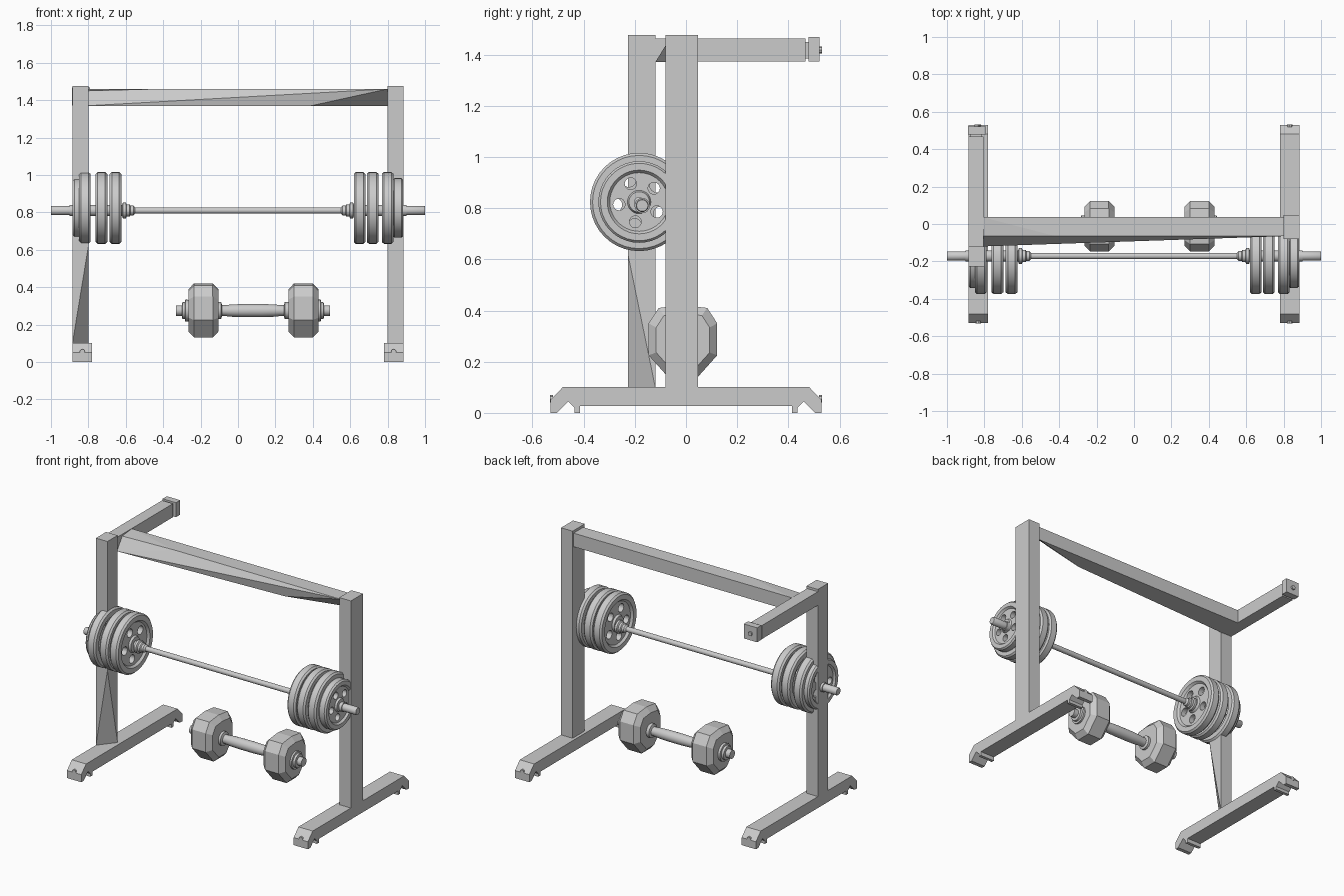
import bpy, bmesh
from math import cos, sin, pi, radians

if "Cube" in bpy.data.objects:
    bpy.data.objects.remove(bpy.data.objects["Cube"])


def finish(name, bm, smooth=False):
    bmesh.ops.recalc_face_normals(bm, faces=bm.faces[:])
    me = bpy.data.meshes.new(name)
    bm.to_mesh(me)
    bm.free()
    if smooth:
        me.shade_smooth()
        me.set_sharp_from_angle(angle=radians(35))
    ob = bpy.data.objects.new(name, me)
    bpy.context.collection.objects.link(ob)
    return ob


def hull(name, points):
    bm = bmesh.new()
    for p in points:
        bm.verts.new(p)
    bmesh.ops.convex_hull(bm, input=bm.verts[:])
    bmesh.ops.dissolve_limit(bm, angle_limit=0.01, verts=bm.verts[:], edges=bm.edges[:])
    return finish(name, bm)


def box(name, x, y, z):
    return hull(name, [(a, b, c) for a in x for b in y for c in z])


def lathe(name, profile, y=0, z=0, segs=32, closed=False):
    """Spin an (x, radius) profile round the x direction."""
    bm = bmesh.new()
    rings = [[bm.verts.new((px, y + r * cos(2 * pi * i / segs), z + r * sin(2 * pi * i / segs)))
              for i in range(segs)] for px, r in profile]
    pairs = list(zip(rings, rings[1:]))
    if closed:
        pairs.append((rings[-1], rings[0]))
    else:
        bm.faces.new(rings[0])
        bm.faces.new(rings[-1])
    for a, b in pairs:
        for i in range(segs):
            j = (i + 1) % segs
            bm.faces.new((a[i], a[j], b[j], b[i]))
    return finish(name, bm, True)


def bolt(name, x, y, z):
    bm = bmesh.new()
    bmesh.ops.create_cone(bm, cap_ends=True, segments=8, radius1=0.014, radius2=0.014, depth=0.012)
    for v in bm.verts:
        v.co = (v.co.x + x, v.co.z + y, v.co.y + z)
    finish(name, bm)


# Feet: side profile with an angled end and notched pad, extruded in x
half = [(0.48, 0.102), (0.53, 0.05), (0.53, 0), (0.505, 0), (0.46, 0.045),
        (0.435, 0.02), (0.435, 0), (0.415, 0), (0.415, 0.026)]
profile = half + [(-y, z) for y, z in reversed(half)]
for side, x0, x1 in (("left", -0.885, -0.78), ("right", 0.78, 0.885)):
    bm = bmesh.new()
    face = bm.faces.new([bm.verts.new((x0, y, z)) for y, z in profile])
    ext = bmesh.ops.extrude_face_region(bm, geom=[face])
    for v in ext["geom"]:
        if isinstance(v, bmesh.types.BMVert):
            v.co.x = x1
    if face.is_valid is False or len(bm.faces) == len(profile) + 1:
        bm.faces.new([v for v in bm.verts if v.co.x == x0][:len(profile)])
    finish(side + "_foot", bm)
    for end in (-1, 1):
        bolt(side + "_foot_bolt", (x0 + x1) / 2, end * 0.525, 0.055)

# Uprights; the left one has its lower front corner cut away
box("right_post", (0.80, 0.885), (-0.08, 0.047), (0.10, 1.477))
hull("left_post", [(x, y, 1.477) for x in (-0.885, -0.80) for y in (-0.227, -0.12)] +
     [(-0.885, -0.227, 0.10), (-0.885, -0.12, 0.10), (-0.80, -0.12, 0.10), (-0.80, -0.227, 0.62)])

# Top beam with folded ends
hull("top_beam", [(-0.81, 0.037, 1.46), (-0.81, 0.037, 1.37), (-0.81, -0.12, 1.37),
                  (-0.81, -0.065, 1.45), (-0.42, -0.065, 1.46), (0.39, -0.065, 1.37),
                  (0.80, -0.065, 1.46), (0.80, 0.037, 1.46), (0.80, 0.037, 1.37)])

# Rear arm with end cap
box("rear_arm", (-0.885, -0.805), (-0.12, 0.467), (1.372, 1.462))
box("arm_neck", (-0.875, -0.815), (0.46, 0.49), (1.385, 1.45))
box("arm_end_cap", (-0.888, -0.79), (0.478, 0.522), (1.372, 1.468))
bolt("arm_bolt", -0.84, 0.526, 1.418)

# Barbell: stepped bar with collars and sleeves
BY, BZ = -0.171, 0.81
half = [(0.55, 0.017), (0.56, 0.026), (0.575, 0.026), (0.58, 0.033), (0.595, 0.033),
        (0.60, 0.042), (0.615, 0.042), (0.62, 0.03), (0.90, 0.03), (0.90, 0.025),
        (0.995, 0.025), (1.0, 0.022)]
lathe("barbell_bar", [(-x, r) for x, r in reversed(half)] + half, BY, BZ, 24)

# Weight plate: recessed disc with five round holes, reused for every plate
side = [(0.020, 0.192), (0.031, 0.182), (0.031, 0.150), (0.017, 0.138),
        (0.017, 0.055), (0.030, 0.048), (0.030, 0.022)]
plate = lathe("barbell_plate", side + [(-x, r) for x, r in reversed(side)], segs=40, closed=True)
for i in range(5):
    a = radians(115 + 72 * i)
    cutter = lathe("hole_cutter", [(-0.1, 0.028), (0.1, 0.028)], 0.095 * cos(a), 0.095 * sin(a), 16)
    cutter.hide_render = True
    mod = plate.modifiers.new("hole", 'BOOLEAN')
    mod.object, mod.operation, mod.solver = cutter, 'DIFFERENCE', 'EXACT'
    bpy.context.view_layer.objects.active = plate
    bpy.ops.object.modifier_apply(modifier=mod.name)
    bpy.data.objects.remove(cutter)
plate.data.shade_smooth()
plate.data.set_sharp_from_angle(angle=radians(35))
placing = [(-0.82, 1), (-0.73, 1), (-0.655, 1), (0.65, 1), (0.72, 1), (0.80, 1),
           (-0.857, 0.83), (0.855, 0.83)]
for i, (x, s) in enumerate(placing):
    ob = plate
    if i:
        ob = plate.copy()
        bpy.context.collection.objects.link(ob)
    ob.location = (x, -0.183, 0.824)
    ob.scale = (0.9 if s < 1 else 1, s, s)

# Dumbbell: bulged handle with end washers
CX, DY, DZ = 0.08, -0.012, 0.275
half = [(0.05, 0.035), (0.11, 0.033), (0.15, 0.029), (0.165, 0.029), (0.17, 0.045),
        (0.19, 0.045), (0.35, 0.058), (0.362, 0.058), (0.364, 0.046), (0.378, 0.044),
        (0.38, 0.028), (0.412, 0.028)]
lathe("dumbbell_handle", [(CX - x, r) for x, r in reversed(half)] +
      [(CX + x, r) for x, r in half], DY, DZ, 20)

# Dumbbell heads: faceted blocks with chamfered ends
section = [(0.134, 0.075), (0.095, 0.135), (0, 0.146), (-0.095, 0.135), (-0.134, 0.075),
           (-0.134, -0.05), (-0.05, -0.144), (0.05, -0.144), (0.134, -0.05)]
for name, x in (("left", -0.185), ("right", 0.35)):
    hull(name + "_dumbbell_head", [(x + dx, DY + y * s, DZ + z * s)
         for dx, s in ((-0.08, 0.78), (-0.05, 1), (0.05, 1), (0.08, 0.78)) for y, z in section])
